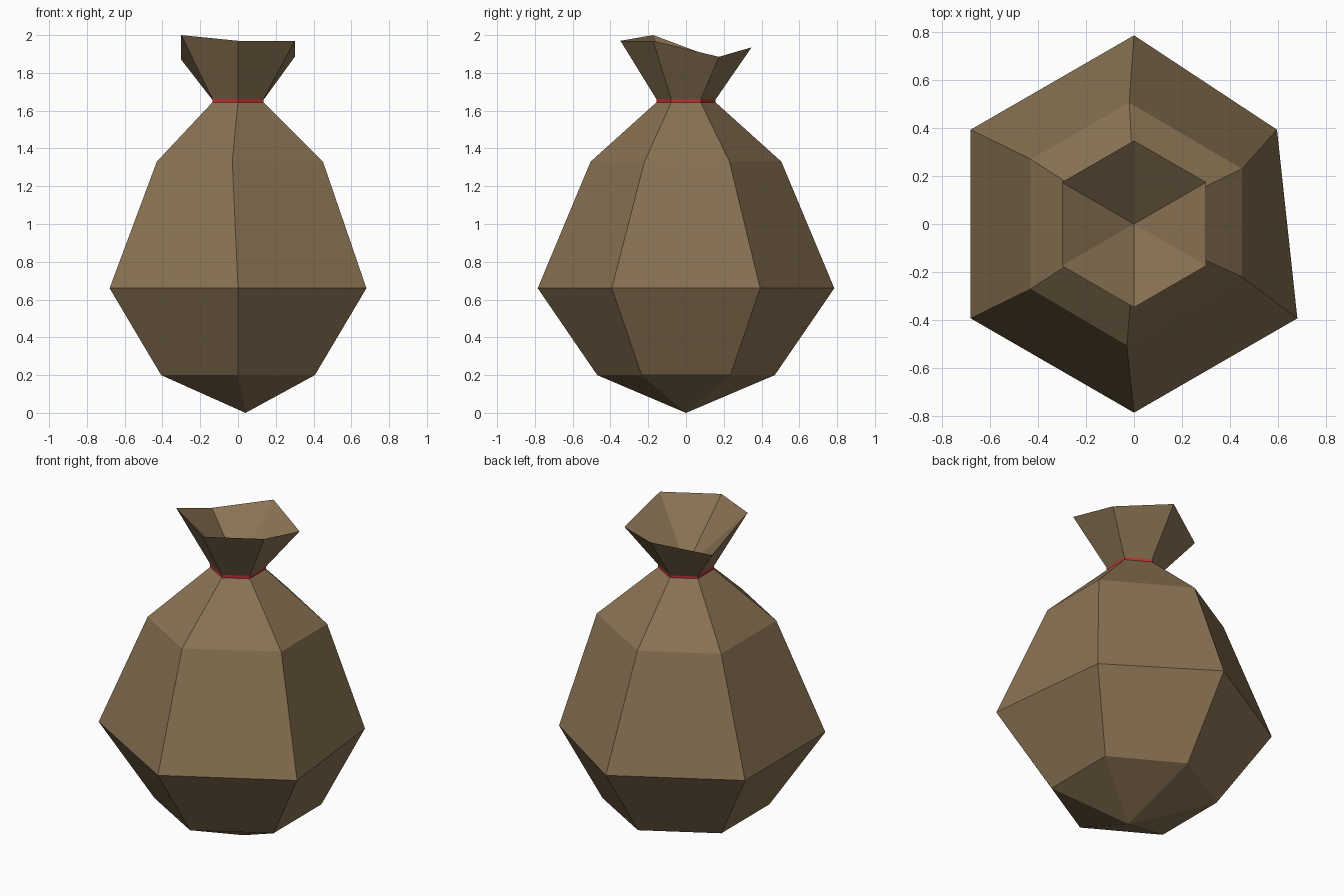
import bpy
import bmesh
from math import cos, sin, pi
from mathutils import Vector

cube = bpy.data.objects.get("Cube")
if cube:
    bpy.data.objects.remove(cube)


def material(name, rgb):
    m = bpy.data.materials.new(name)
    m.use_nodes = True
    m.diffuse_color = (*rgb, 1)
    bsdf = m.node_tree.nodes["Principled BSDF"]
    bsdf.inputs["Base Color"].default_value = (*rgb, 1)
    bsdf.inputs["Roughness"].default_value = 0.9
    return m


def hexagon(radius, z):
    """Six corners, counter-clockwise from the right front, points on the y axis."""
    return [Vector((radius * cos(a), radius * sin(a), z))
            for a in (-pi / 6 + i * pi / 3 for i in range(6))]


def loft(name, rings, mat, start=None, end=None, closed=False):
    """Skin a stack of six-sided rings, ending in a point where one is given."""
    bm = bmesh.new()
    loops = [[bm.verts.new(p) for p in ring] for ring in rings]
    pairs = list(zip(loops, loops[1:]))
    if closed:
        pairs.append((loops[-1], loops[0]))
    for low, high in pairs:
        for i in range(6):
            j = (i + 1) % 6
            bm.faces.new((low[i], low[j], high[j], high[i]))
    if start:
        tip = bm.verts.new(start)
        for i in range(6):
            bm.faces.new((tip, loops[0][(i + 1) % 6], loops[0][i]))
    if end:
        tip = bm.verts.new(end)
        for i in range(6):
            bm.faces.new((loops[-1][i], loops[-1][(i + 1) % 6], tip))
    bmesh.ops.recalc_face_normals(bm, faces=bm.faces)
    mesh = bpy.data.meshes.new(name)
    bm.to_mesh(mesh)
    bm.free()
    mesh.materials.append(mat)
    obj = bpy.data.objects.new(name, mesh)
    bpy.context.collection.objects.link(obj)
    return obj


burlap = material("brown burlap", (0.25, 0.168, 0.086))
red = material("red cord", (0.50, 0.03, 0.03))

# Widest ring, pulled in at its right back corner
belly = hexagon(0.785, 0.66)
belly[1].x = 0.595

# Uneven shoulder ring
shoulder = [Vector((x, y, 1.33)) for x, y in (
    (0.45, -0.22), (0.45, 0.23), (-0.02, 0.505),
    (-0.43, 0.27), (-0.43, -0.27), (-0.03, -0.505))]

# Ragged rim of the gathered mouth
rim = hexagon(0.347, 0)
for corner, z in zip(rim, (1.97, 1.885, 1.935, 1.87, 2.0, 1.97)):
    corner.z = z

# Sack with its folded-in mouth
loft("sack", [hexagon(0.47, 0.2), belly, shoulder, hexagon(0.15, 1.65), rim],
     burlap, start=(0.04, 0, 0), end=(0, 0, 1.65))

# Cord tied around the neck
loft("neck_cord", [hexagon(0.14, 1.641), hexagon(0.157, 1.641),
                   hexagon(0.157, 1.663), hexagon(0.14, 1.663)], red, closed=True)
